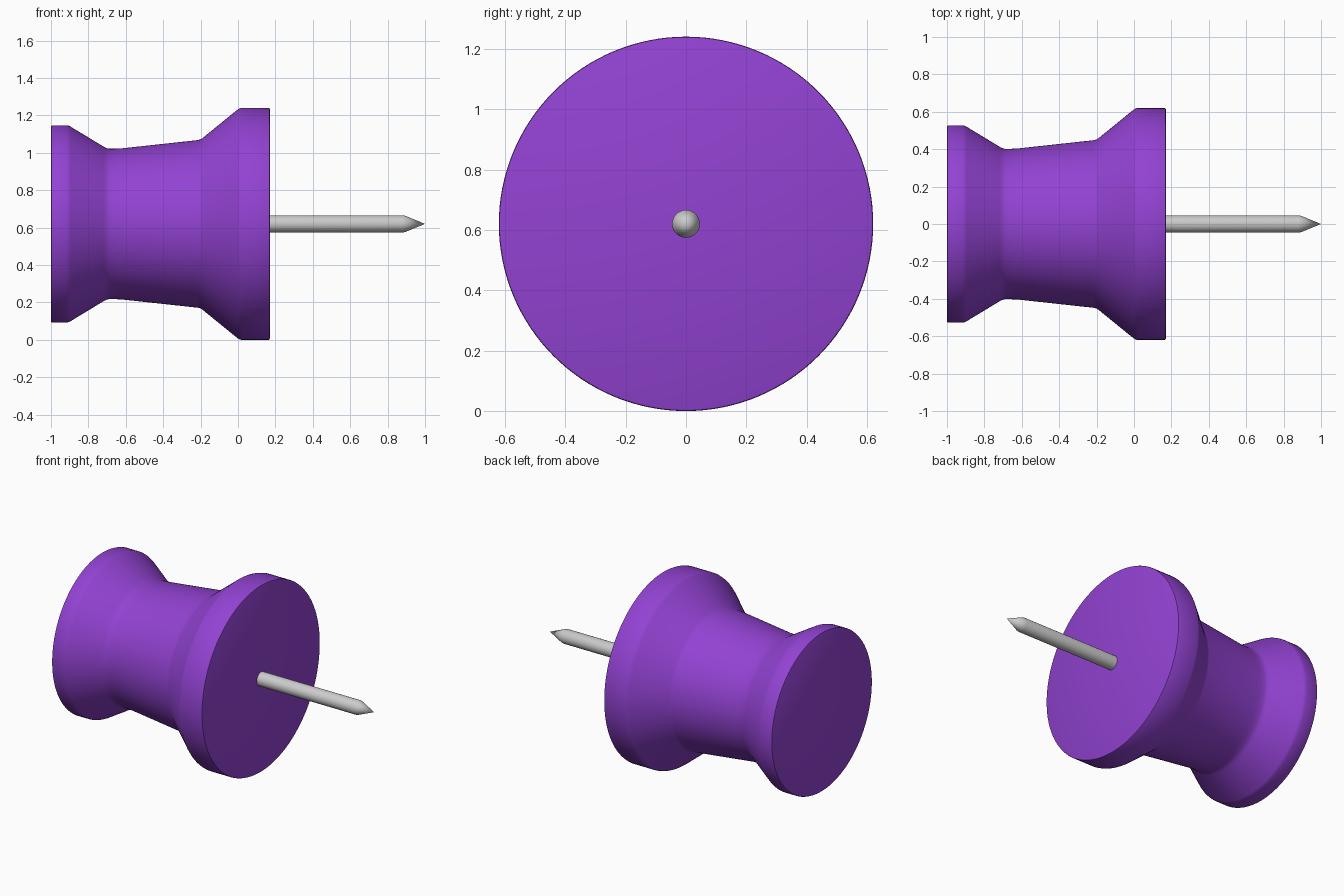
import bpy, bmesh, math

if "Cube" in bpy.data.objects:
    bpy.data.objects.remove(bpy.data.objects["Cube"])

AXIS_Z = 0.62
SEGMENTS = 128


def lathe(name, profile, segments, angle):
    """Revolve (x, radius) points around the horizontal pin axis."""
    bm = bmesh.new()
    rings = []
    for x, r in profile:
        if r == 0:
            rings.append([bm.verts.new((x, 0, 0))])
        else:
            rings.append([bm.verts.new((x, r * math.cos(2 * math.pi * i / segments),
                                        r * math.sin(2 * math.pi * i / segments)))
                          for i in range(segments)])
    for a, b in zip(rings, rings[1:]):
        for i in range(segments):
            j = (i + 1) % segments
            if len(a) == 1:
                bm.faces.new((a[0], b[i], b[j]))
            elif len(b) == 1:
                bm.faces.new((a[i], b[0], a[j]))
            else:
                bm.faces.new((a[i], b[i], b[j], a[j]))
    for ring in (rings[0], rings[-1]):
        if len(ring) > 1:
            bm.faces.new(ring)
    bmesh.ops.recalc_face_normals(bm, faces=bm.faces)
    mesh = bpy.data.meshes.new(name)
    bm.to_mesh(mesh)
    bm.free()
    obj = bpy.data.objects.new(name, mesh)
    obj.location.z = AXIS_Z
    bpy.context.collection.objects.link(obj)
    bpy.ops.object.select_all(action='DESELECT')
    obj.select_set(True)
    bpy.context.view_layer.objects.active = obj
    bpy.ops.object.shade_smooth_by_angle(angle=math.radians(angle))
    return obj


# Plastic handle: cap, waist and collar with slightly rounded corners
handle = lathe("handle", [
    (-1.0, 0.521), (-0.998, 0.525), (-0.994, 0.527),
    (-0.915, 0.527), (-0.905, 0.525), (-0.895, 0.52),
    (-0.72, 0.414), (-0.705, 0.406), (-0.69, 0.402), (-0.66, 0.402), (-0.62, 0.404),
    (-0.215, 0.448), (-0.203, 0.451), (-0.192, 0.457),
    (-0.005, 0.609), (0.005, 0.616), (0.018, 0.62),
    (0.163, 0.62), (0.168, 0.618), (0.17, 0.613),
], SEGMENTS, 30)
purple = bpy.data.materials.new("purple_plastic")
purple.diffuse_color = (0.29, 0.055, 0.65, 1)
purple.use_nodes = True
purple.node_tree.nodes["Principled BSDF"].inputs["Base Color"].default_value = purple.diffuse_color
handle.data.materials.append(purple)

# Metal needle with a conical tip
lathe("needle", [(0.1, 0.046), (0.88, 0.046), (0.895, 0.043), (1.0, 0)], 32, 30)
